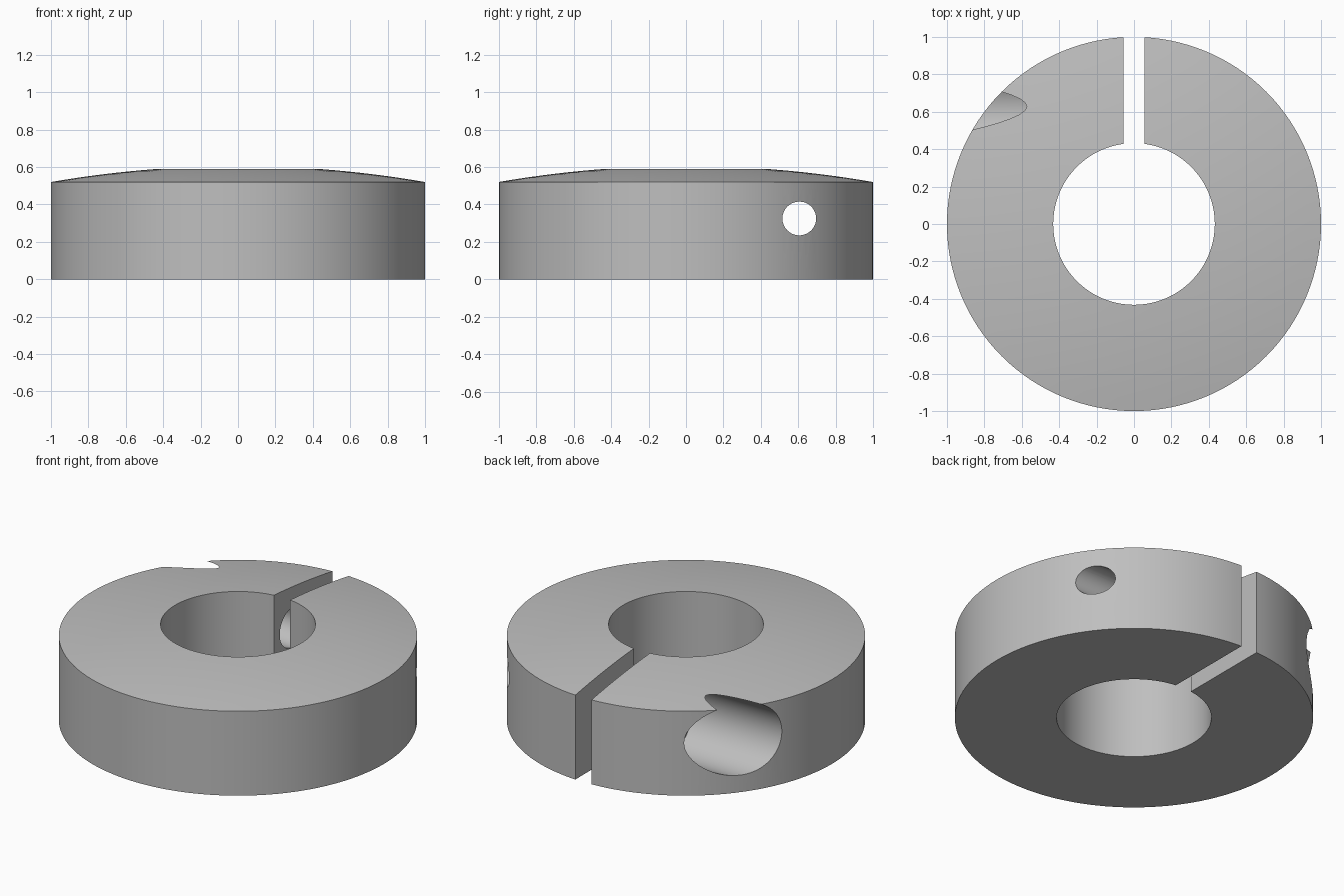
import bpy, bmesh, math
from mathutils import Matrix

cube = bpy.data.objects.get("Cube")
if cube:
    bpy.data.objects.remove(cube, do_unlink=True)

grey = bpy.data.materials.new("plain_grey")
grey.use_nodes = True
colour = (0.52, 0.52, 0.52, 1)
grey.diffuse_color = colour
grey.node_tree.nodes["Principled BSDF"].inputs["Base Color"].default_value = colour

OUTER, BORE, SLOT = 1.0, 0.432, 0.055
SCREW_Y, SCREW_Z = 0.605, 0.325


def make_object(name, bm):
    bmesh.ops.recalc_face_normals(bm, faces=bm.faces)
    mesh = bpy.data.meshes.new(name)
    bm.to_mesh(mesh)
    bm.free()
    mesh.materials.append(grey)
    obj = bpy.data.objects.new(name, mesh)
    bpy.context.collection.objects.link(obj)
    return obj


def lathe(name, profile, segments):
    """Turn a closed (radius, z) profile around the z axis."""
    bm = bmesh.new()
    rings = []
    for i in range(segments):
        a = 2 * math.pi * i / segments
        rings.append([bm.verts.new((r * math.cos(a), r * math.sin(a), z)) for r, z in profile])
    n = len(profile)
    for i in range(segments):
        a, b = rings[i], rings[(i + 1) % segments]
        for j in range(n):
            k = (j + 1) % n
            bm.faces.new((a[j], b[j], b[k], a[k]))
    return make_object(name, bm)


def screw_cutter(name, radius, x0, x1):
    """Cylinder lying along x on the clamp screw axis."""
    bm = bmesh.new()
    place = Matrix.Translation(((x0 + x1) / 2, SCREW_Y, SCREW_Z)) @ Matrix.Rotation(math.pi / 2, 4, "Y")
    bmesh.ops.create_cone(bm, cap_ends=True, segments=64, radius1=radius, radius2=radius,
                          depth=x1 - x0, matrix=place)
    return make_object(name, bm)


def slot_cutter():
    bm = bmesh.new()
    place = Matrix.Translation((0, 0.75, 0.3)) @ Matrix.Diagonal((2 * SLOT, 1.2, 1.2, 1))
    bmesh.ops.create_cube(bm, size=1, matrix=place)
    return make_object("slot_cutter", bm)


# Collar body: flat underside, straight walls, gently domed top
STEPS = 8
dome = []
for i in range(STEPS + 1):
    r = OUTER + (BORE - OUTER) * i / STEPS
    dome.append((r, 0.52 + 0.086 * (1 - r * r)))
collar = lathe("split_collar", [(BORE, 0), (OUTER, 0)] + dome, 128)

# Clamping slot, stepped screw hole and head pocket
cutters = [
    slot_cutter(),
    screw_cutter("head_pocket_cutter", 0.22, -1.3, -0.32),
    screw_cutter("clearance_hole_cutter", 0.12, -0.5, 0),
    screw_cutter("threaded_hole_cutter", 0.09, -0.02, 1.3),
]
bpy.context.view_layer.objects.active = collar
collar.select_set(True)
for cutter in cutters:
    mod = collar.modifiers.new(cutter.name, "BOOLEAN")
    mod.operation = "DIFFERENCE"
    mod.solver = "EXACT"
    mod.object = cutter
    bpy.ops.object.modifier_apply(modifier=mod.name)
    bpy.data.objects.remove(cutter, do_unlink=True)

bpy.ops.object.select_all(action="DESELECT")
collar.select_set(True)
bpy.ops.object.shade_smooth_by_angle(angle=math.radians(30))
